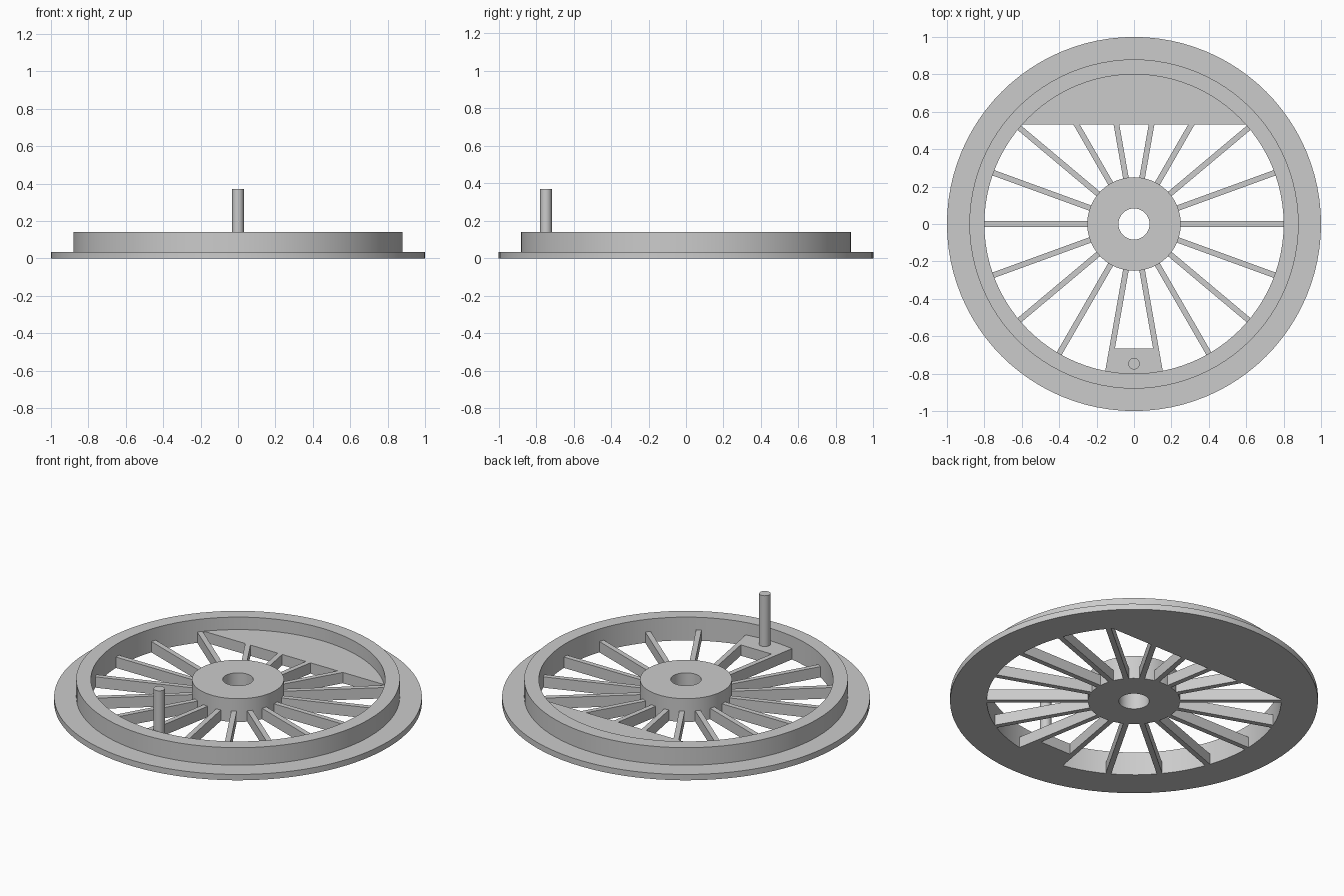
import bpy
import bmesh
from math import sin, cos, pi, radians, sqrt, asin

cube = bpy.data.objects.get("Cube")
if cube:
    bpy.data.objects.remove(cube, do_unlink=True)

SEGMENTS = 96
RIM_INNER = 0.80
WEB_TOP = 0.065      # shared height of spokes, counterweight and crank boss
SPOKE_COUNT = 18
SPOKE_WIDTH = 0.03

metal = bpy.data.materials.new("plain grey metal")
metal.use_nodes = True
grey = (0.6, 0.6, 0.6, 1.0)
metal.diffuse_color = grey
metal.node_tree.nodes["Principled BSDF"].inputs["Base Color"].default_value = grey


def finish(name, bm, smooth=False):
    """Turn a bmesh into a named object with the metal material."""
    bmesh.ops.recalc_face_normals(bm, faces=bm.faces)
    mesh = bpy.data.meshes.new(name)
    bm.to_mesh(mesh)
    bm.free()
    mesh.materials.append(metal)
    obj = bpy.data.objects.new(name, mesh)
    bpy.context.collection.objects.link(obj)
    if smooth:
        bpy.ops.object.select_all(action='DESELECT')
        obj.select_set(True)
        bpy.context.view_layer.objects.active = obj
        bpy.ops.object.shade_smooth_by_angle(angle=radians(30))
    return obj


def lathe(name, profile):
    """Revolve a closed (radius, height) profile about z."""
    bm = bmesh.new()
    rings = []
    for i in range(SEGMENTS):
        a = 2 * pi * i / SEGMENTS
        rings.append([bm.verts.new((r * cos(a), r * sin(a), z)) for r, z in profile])
    n = len(profile)
    for i in range(SEGMENTS):
        a, b = rings[i], rings[(i + 1) % SEGMENTS]
        for j in range(n):
            k = (j + 1) % n
            bm.faces.new((a[j], b[j], b[k], a[k]))
    return finish(name, bm, True)


def prism(name, outline, bottom, top, smooth=False):
    """Extrude a flat outline between two heights."""
    bm = bmesh.new()
    face = bm.faces.new([bm.verts.new((x, y, bottom)) for x, y in outline])
    grown = bmesh.ops.extrude_face_region(bm, geom=[face])
    verts = [v for v in grown["geom"] if isinstance(v, bmesh.types.BMVert)]
    bmesh.ops.translate(bm, verts=verts, vec=(0, 0, top - bottom))
    return finish(name, bm, smooth)


def arc(radius, start, end, steps, cy=0.0):
    angles = [start + (end - start) * i / steps for i in range(steps + 1)]
    return [(radius * cos(a), cy + radius * sin(a)) for a in angles]


# Rim with its wide lower flange
lathe("flanged_rim", [(RIM_INNER, 0), (1.0, 0), (1.0, 0.035),
                      (0.88, 0.035), (0.88, 0.14), (RIM_INNER, 0.14)])

# Hub with axle hole
lathe("hub", [(0.083, 0), (0.25, 0), (0.25, 0.14), (0.083, 0.14)])

# Radial spokes, running into the hub and rim
half = SPOKE_WIDTH / 2
for i in range(SPOKE_COUNT):
    a = 2 * pi * i / SPOKE_COUNT
    corners = [(0.24, -half), (0.803, -half), (0.803, half), (0.24, half)]
    outline = [(x * cos(a) - y * sin(a), x * sin(a) + y * cos(a)) for x, y in corners]
    prism(f"spoke_{i + 1}", outline, 0, WEB_TOP)

# Counterweight filling the rear segment of the rim
chord = asin(0.53 / RIM_INNER)
prism("counterweight", arc(RIM_INNER + 0.002, chord, pi - chord, 36), 0, WEB_TOP)

# Crank boss bridging the two front spokes
tilt = pi / SPOKE_COUNT


def spoke_edge(y):
    """Half width between the outer edges of the front spoke pair."""
    return -y * sin(tilt) / cos(tilt) + half / cos(tilt)


inner_y = -0.665
swing = tilt + asin(half / RIM_INNER)
boss = [(spoke_edge(inner_y), inner_y), (-spoke_edge(inner_y), inner_y)]
boss += arc(RIM_INNER + 0.002, -pi / 2 - swing, -pi / 2 + swing, 8)
prism("crank_boss", boss, 0, WEB_TOP)

# Crank pin standing on the boss
prism("crank_pin", arc(0.031, 0, 2 * pi * 31 / 32, 31, -0.747), WEB_TOP - 0.01, 0.37, True)
